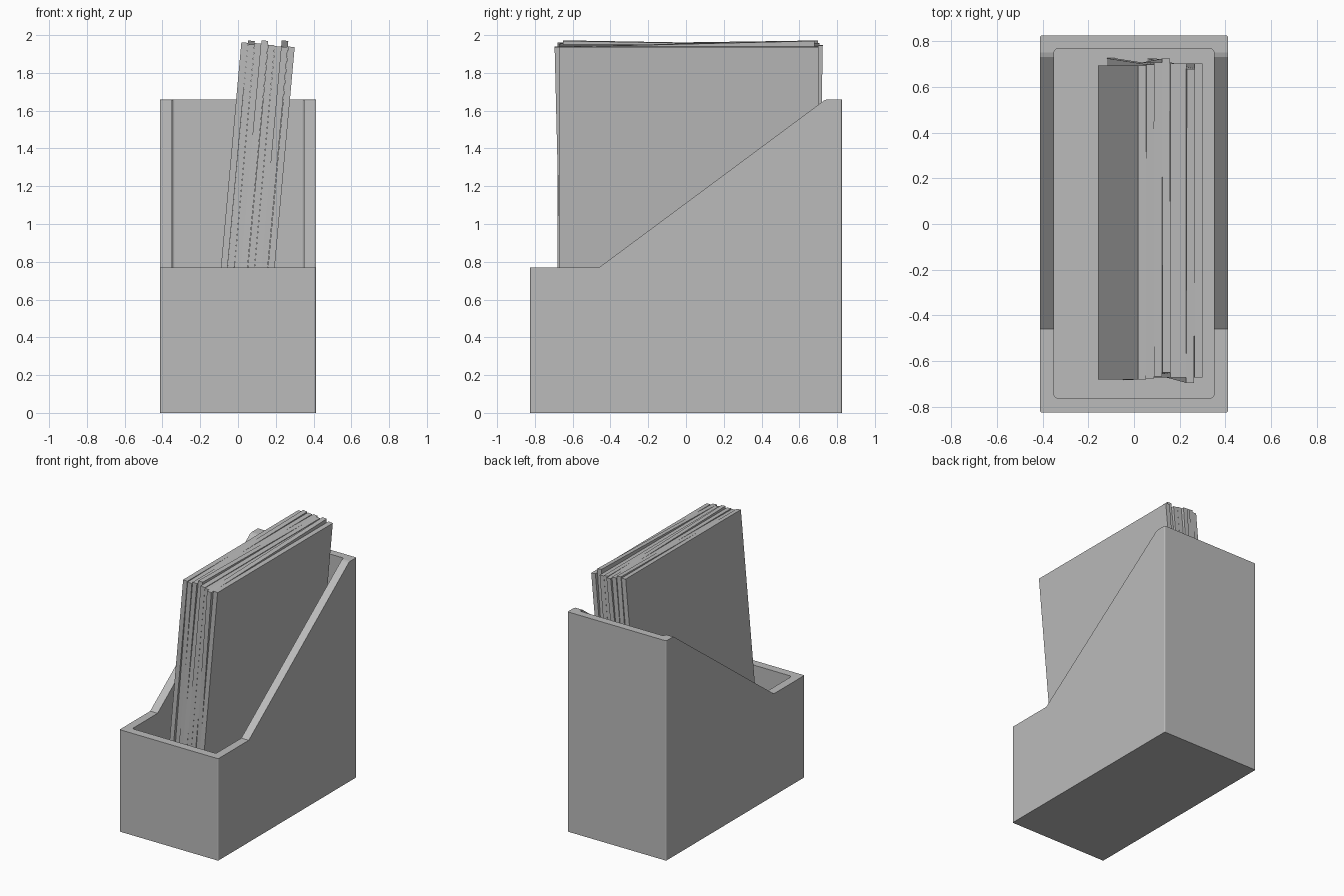
import bpy, bmesh
from math import radians
from mathutils import Matrix, Vector

cube = bpy.data.objects.get("Cube")
if cube:
    bpy.data.objects.remove(cube)

# One plain grey for everything
grey = bpy.data.materials.new("plain grey")
grey.use_nodes = True
colour = (0.5, 0.5, 0.5, 1)
grey.diffuse_color = colour
grey.node_tree.nodes["Principled BSDF"].inputs["Base Color"].default_value = colour


def add_object(name, bm):
    bmesh.ops.recalc_face_normals(bm, faces=bm.faces)
    mesh = bpy.data.meshes.new(name)
    bm.to_mesh(mesh)
    bm.free()
    mesh.materials.append(grey)
    obj = bpy.data.objects.new(name, mesh)
    bpy.context.collection.objects.link(obj)
    return obj


def extrude_profile(points, half_width, radius):
    """Extrude a (y, z) outline across x and round its upright edges."""
    bm = bmesh.new()
    face = bm.faces.new([bm.verts.new((-half_width, y, z)) for y, z in points])
    out = bmesh.ops.extrude_face_region(bm, geom=[face])
    moved = [v for v in out["geom"] if isinstance(v, bmesh.types.BMVert)]
    bmesh.ops.translate(bm, verts=moved, vec=(2 * half_width, 0, 0))
    upright = [e for e in bm.edges
               if abs((e.verts[0].co - e.verts[1].co).normalized().z) > 0.999]
    bmesh.ops.bevel(bm, geom=upright, offset=radius, segments=3,
                    profile=0.5, affect='EDGES')
    return bm


# Holder: low front, sloping sides, tall back
outline = [(-0.825, 0), (0.825, 0), (0.825, 1.66), (0.75, 1.66),
           (0.732, 1.655), (0.715, 1.642), (-0.46, 0.77), (-0.825, 0.77)]
holder = add_object("file_holder", extrude_profile(outline, 0.412, 0.008))

# Hollow inside
hollow = [(-0.762, 0.06), (0.767, 0.06), (0.767, 2), (-0.762, 2)]
cutter = add_object("hollow_cutter", extrude_profile(hollow, 0.35, 0.015))
cutter.hide_render = True
cut = holder.modifiers.new("hollow", 'BOOLEAN')
cut.operation = 'DIFFERENCE'
cut.solver = 'EXACT'
cut.object = cutter
bpy.context.view_layer.objects.active = holder
bpy.ops.object.modifier_apply(modifier=cut.name)
bpy.data.objects.remove(cutter)

# Magazines leaning together: (tilt in degrees, y shift, lift)
pitch, height, depth = 0.0355, 1.905, 1.375
magazines = [(0, 0.007, 0), (0.8, 0.025, 0.003), (0, 0.02, 0.002),
             (-1.0, 0.02, 0.008), (0, 0.015, 0), (0, 0.015, -0.004),
             (1.4, 0.015, 0.013), (0, 0.015, 0)]
lean = Matrix.Rotation(radians(5.2), 4, 'Y')
for i, (tilt, shift, lift) in enumerate(magazines):
    bm = bmesh.new()
    bmesh.ops.create_cube(bm, size=1)
    bmesh.ops.scale(bm, verts=bm.verts, vec=(0.035, depth, height))
    place = (Matrix.Translation((-0.155, shift, 0.065 + lift)) @ lean
             @ Matrix.Translation((pitch * (i + 0.5), 0, height / 2))
             @ Matrix.Rotation(radians(tilt), 4, 'X'))
    bm.transform(place)
    add_object(f"magazine_{i + 1}", bm)
